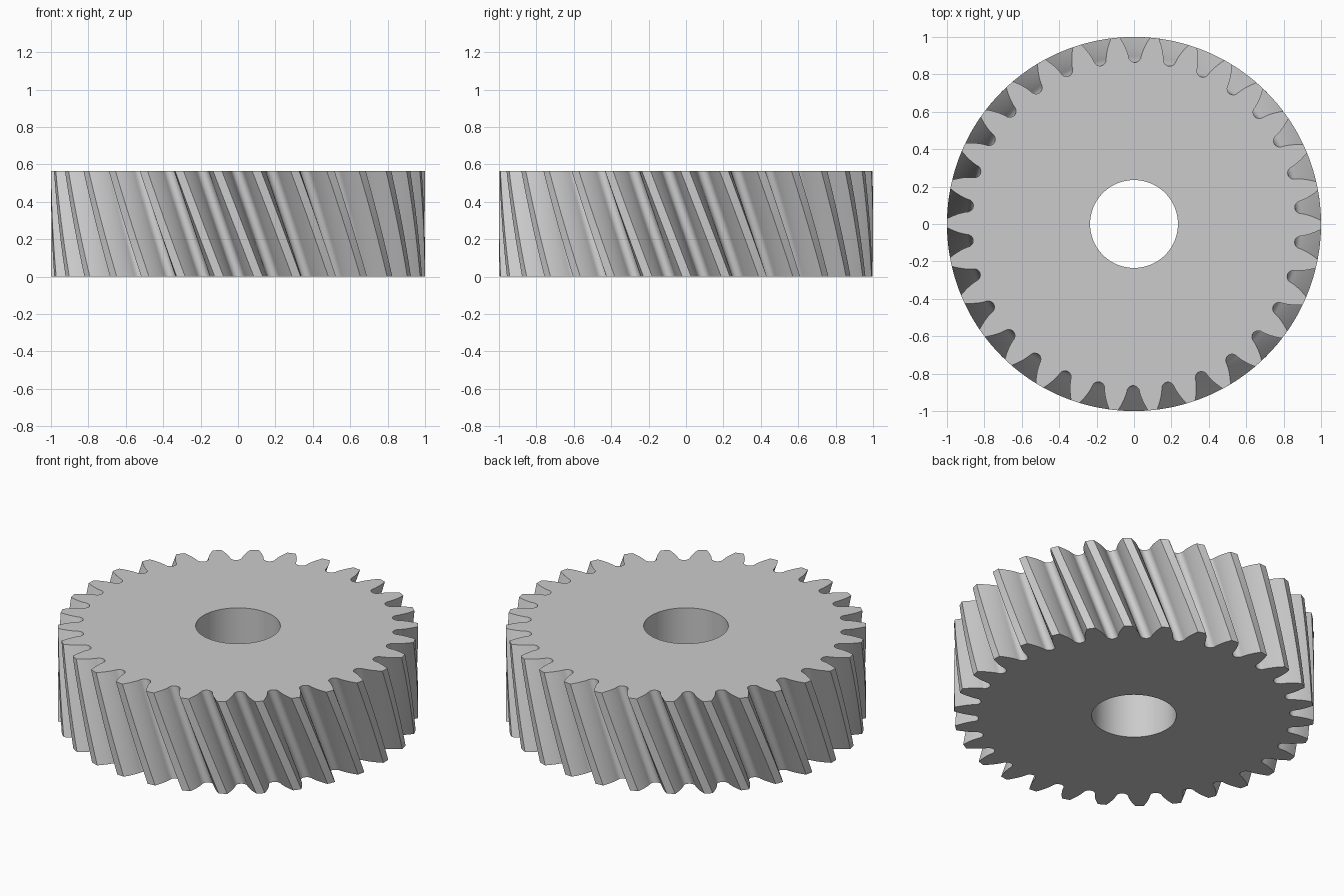
import bpy, bmesh
from math import pi, sin, cos, tan, acos, radians

cube = bpy.data.objects.get("Cube")
if cube:
    bpy.data.objects.remove(cube, do_unlink=True)

# Gear dimensions
TEETH, HEIGHT, TIP, BORE = 30, 0.565, 1.0, 0.235
PITCH, BASE = 0.941, 0.8775
ROOT_CENTRE, ROOT_RADIUS = 0.898, 0.034
TWIST = -HEIGHT * tan(radians(20)) / PITCH
LAYERS, BORE_SIDES = 12, 96
STEP = 2 * pi / TEETH
PHASE = pi / 2 - radians(0.3)      # middle of one gap on the top face


def involute(r):
    a = acos(BASE / r)
    return tan(a) - a


def half_gap(r):
    """Half the angle of the gap between two teeth at radius r."""
    return STEP / 4 - involute(PITCH) + involute(r)


def gap_profile():
    """(radius, angle) points across one gap, from tooth tip to tooth tip."""
    flank = [ROOT_CENTRE + (TIP - ROOT_CENTRE) * i / 8 for i in range(9)]
    right = [(r, half_gap(r)) for r in flank]
    left = [(r, -a) for r, a in reversed(right)]
    root = []
    for i in range(1, 10):
        t = pi * i / 10
        root.append((ROOT_CENTRE - ROOT_RADIUS * sin(t),
                     -ROOT_RADIUS * cos(t) / ROOT_CENTRE))
    return left + root + right + [(TIP, STEP / 2)]


def ring(bm, points, z):
    return [bm.verts.new((r * cos(a), r * sin(a), z)) for r, a in points]


def skin(bm, low, high):
    for i in range(len(low)):
        j = (i + 1) % len(low)
        bm.faces.new((low[i], low[j], high[j], high[i]))


def loop_edges(bm, loop):
    return [bm.edges.get((loop[i - 1], loop[i])) for i in range(len(loop))]


bm = bmesh.new()

# Twisted tooth wall
outline = [(r, PHASE + k * STEP + a) for k in range(TEETH) for r, a in gap_profile()]
rings = []
for n in range(LAYERS + 1):
    t = n / LAYERS
    turned = [(r, a + TWIST * (t - 1)) for r, a in outline]
    rings.append(ring(bm, turned, HEIGHT * t))
for low, high in zip(rings, rings[1:]):
    skin(bm, low, high)

# Bore wall
circle = [(BORE, 2 * pi * i / BORE_SIDES) for i in range(BORE_SIDES)]
bore_low, bore_high = ring(bm, circle, 0), ring(bm, circle, HEIGHT)
skin(bm, bore_high, bore_low)

# Flat end faces
for outer, inner, up in ((rings[0], bore_low, -1), (rings[-1], bore_high, 1)):
    edges = loop_edges(bm, outer) + loop_edges(bm, inner)
    bmesh.ops.triangle_fill(bm, edges=edges, use_beauty=True, normal=(0, 0, up))
bmesh.ops.recalc_face_normals(bm, faces=bm.faces)

mesh = bpy.data.meshes.new("helical_gear")
bm.to_mesh(mesh)
bm.free()
gear = bpy.data.objects.new("helical_gear", mesh)
bpy.context.collection.objects.link(gear)

# Grey metal
metal = bpy.data.materials.new("grey_metal")
metal.use_nodes = True
colour = (0.6, 0.6, 0.6, 1)
metal.diffuse_color = colour
metal.node_tree.nodes["Principled BSDF"].inputs["Base Color"].default_value = colour
mesh.materials.append(metal)

bpy.ops.object.select_all(action='DESELECT')
gear.select_set(True)
bpy.context.view_layer.objects.active = gear
bpy.ops.object.shade_smooth_by_angle(angle=radians(30))
